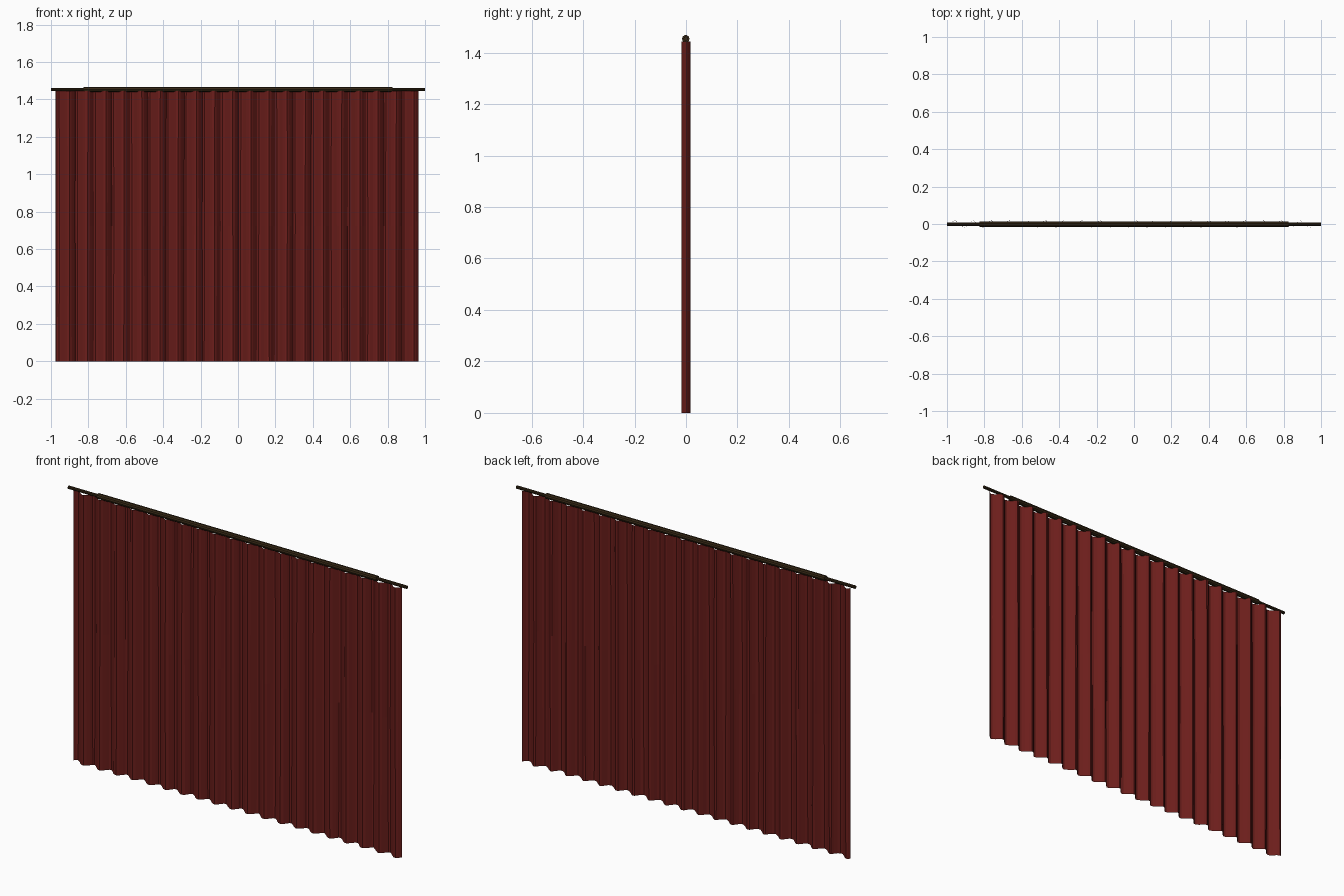
import bpy, bmesh, random
from math import pi
from mathutils import Matrix

if "Cube" in bpy.data.objects:
    bpy.data.objects.remove(bpy.data.objects["Cube"])

random.seed(4)

def material(name, color):
    m = bpy.data.materials.new(name)
    m.diffuse_color = (*color, 1)
    m.use_nodes = True
    m.node_tree.nodes["Principled BSDF"].inputs["Base Color"].default_value = m.diffuse_color
    return m

def finish(name, bm, mat):
    mesh = bpy.data.meshes.new(name)
    bm.to_mesh(mesh)
    bm.free()
    ob = bpy.data.objects.new(name, mesh)
    bpy.context.collection.objects.link(ob)
    mesh.materials.append(mat)
    return ob

red = material("curtain_red", (0.15, 0.013, 0.011))
wood = material("dark_wood", (0.035, 0.02, 0.007))

# Pleated curtain: one repeated fold profile (fraction of pleat, depth)
PLEATS, X0, X1, TOP = 20, -0.975, 0.965, 1.444
FOLD = [(0, .004), (.09, .015), (.2, .018), (.32, .010),
        (.5, -.006), (.64, -.016), (.76, -.018), (.88, -.010)]
pitch = (X1 - X0) / PLEATS
profile = [(X0 + (i + f) * pitch, y) for i in range(PLEATS) for f, y in FOLD]
profile.append((X1, FOLD[0][1]))

bm = bmesh.new()
rows = []
for z in (0, TOP * 0.5, TOP):
    row = []
    for i, (x, y) in enumerate(profile):
        # slight sideways drift of the folds, ends kept straight
        drift = random.uniform(-.0015, .0015) if 0 < i < len(profile) - 1 else 0
        row.append(bm.verts.new((x + drift, y, z)))
    rows.append(row)
for a, b in zip(rows, rows[1:]):
    for i in range(len(profile) - 1):
        bm.faces.new((a[i], a[i + 1], b[i + 1], b[i]))
finish("curtain", bm, red)

# Telescoping rod: thin inner bar with a thicker sleeve in the middle
def rod(name, x0, x1, radius):
    bm = bmesh.new()
    place = Matrix.Translation(((x0 + x1) / 2, -0.001, 1.454)) @ Matrix.Rotation(pi / 2, 4, 'Y')
    bmesh.ops.create_cone(bm, cap_ends=True, segments=10, radius1=radius,
                          radius2=radius, depth=x1 - x0, matrix=place)
    finish(name, bm, wood)

rod("rod_inner", -1, 1, 0.0085)
rod("rod_sleeve", -0.825, 0.825, 0.0145)
